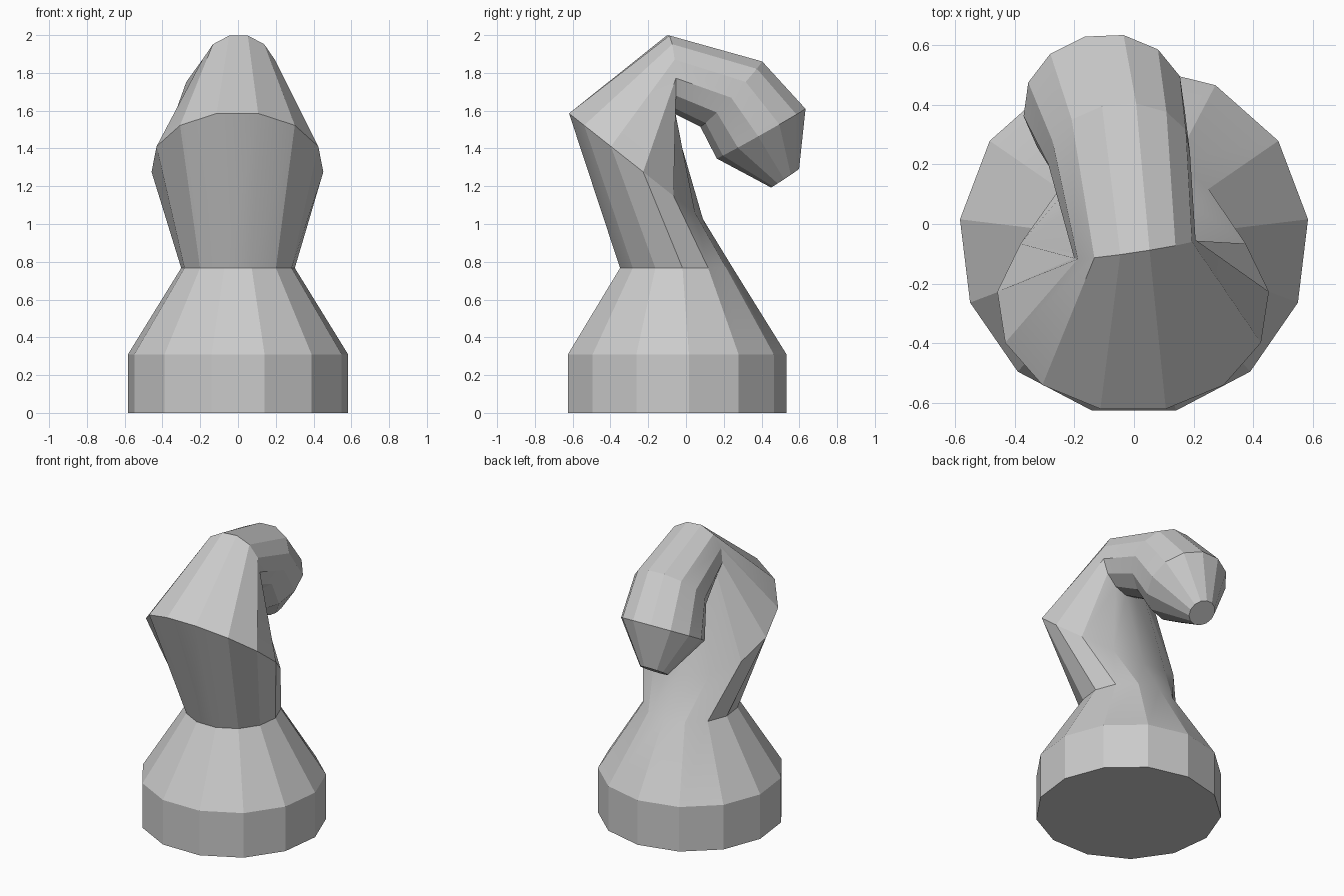
import bpy, bmesh, math
from mathutils import Vector

if "Cube" in bpy.data.objects:
    bpy.data.objects.remove(bpy.data.objects["Cube"])

SIDES = 13

# Cross-sections along the body: centre, radius, direction of the outer (front/crest) side, sideways lean
SECTIONS = [
    ((0, -0.055, 0.00), 0.587, (0, -1, 0), 0),
    ((0, -0.055, 0.31), 0.587, (0, -1, 0), 0),
    ((0, -0.055, 0.767), 0.303, (0, -1, 0), 0),
    ((-0.003, -0.27, 1.31), 0.458, (0, -0.36, 0.284), 0),
    ((0.003, -0.085, 1.797), 0.207, (0, -0.05, 1), 0.15),
    ((-0.05, 0.24, 1.69), 0.24, (0, 0.68, 0.73), 0.08),
    ((-0.10, 0.40, 1.48), 0.272, (0, 0.87, 0.49), 0.04),
    ((-0.12, 0.525, 1.243), 0.09, (0, 0.83, 0.55), 0.04),
]


def add_ring(bm, centre, radius, outer, lean):
    """Tilted polygon with a flat edge on the outer side."""
    outer = Vector(outer).normalized()
    side = Vector((1, lean, 0)).normalized()
    ring = []
    for i in range(SIDES):
        a = 2 * math.pi * (i + 0.5) / SIDES
        ring.append(bm.verts.new(Vector(centre) + radius * (outer * math.cos(a) + side * math.sin(a))))
    return ring


def loft(name, sections):
    bm = bmesh.new()
    rings = [add_ring(bm, *s) for s in sections]
    for lower, upper in zip(rings, rings[1:]):
        for i in range(SIDES):
            j = (i + 1) % SIDES
            bm.faces.new((lower[i], lower[j], upper[j], upper[i]))
    bm.faces.new(rings[0][::-1])
    bm.faces.new(rings[-1])
    bmesh.ops.recalc_face_normals(bm, faces=bm.faces)
    mesh = bpy.data.meshes.new(name)
    bm.to_mesh(mesh)
    bm.free()
    obj = bpy.data.objects.new(name, mesh)
    bpy.context.collection.objects.link(obj)
    return obj


# Faceted base, neck and bent head in one continuous skin
body = loft("chess_horse_body", SECTIONS)
bpy.context.view_layer.objects.active = body
body.select_set(True)
bpy.ops.object.shade_smooth_by_angle(angle=math.radians(20))
